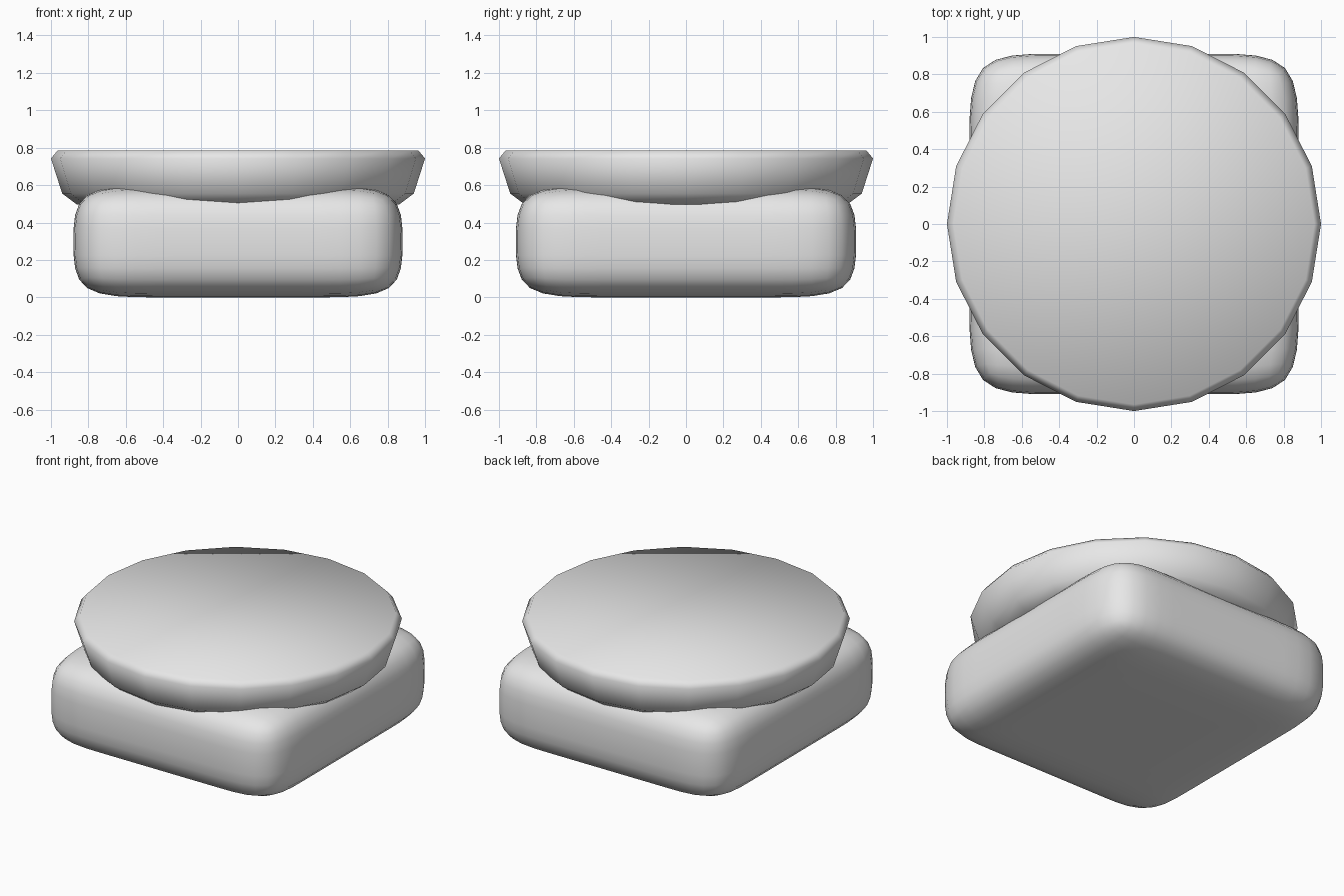
import bpy, bmesh
from math import cos, sin, tau

cube = bpy.data.objects.get("Cube")
if cube:
    bpy.data.objects.remove(cube)

grey = bpy.data.materials.new("light_grey")
grey.use_nodes = True
grey.diffuse_color = (0.8, 0.8, 0.8, 1)
grey.node_tree.nodes["Principled BSDF"].inputs["Base Color"].default_value = (0.8, 0.8, 0.8, 1)


def add_object(name, bm):
    bmesh.ops.recalc_face_normals(bm, faces=bm.faces)
    for face in bm.faces:
        face.smooth = True
    mesh = bpy.data.meshes.new(name)
    bm.to_mesh(mesh)
    bm.free()
    mesh.materials.append(grey)
    obj = bpy.data.objects.new(name, mesh)
    bpy.context.collection.objects.link(obj)
    return obj


# Soft square base: a box with even cuts, rounded by subdivision
HALF_X, HALF_Y, HEIGHT = 0.88, 0.91, 0.595
bm = bmesh.new()
bmesh.ops.create_cube(bm, size=2)
for axis, cuts in (((1, 0, 0), (-0.5, 0, 0.5)), ((0, 1, 0), (-0.5, 0, 0.5)), ((0, 0, 1), (0,))):
    for c in cuts:
        bmesh.ops.bisect_plane(bm, geom=bm.verts[:] + bm.edges[:] + bm.faces[:],
                               plane_co=[c * a for a in axis], plane_no=axis)
for v in bm.verts:
    v.co = (v.co.x * HALF_X, v.co.y * HALF_Y, (v.co.z + 1) * HEIGHT / 2)
base = add_object("soft_base", bm)
subdivision = base.modifiers.new("rounding", 'SUBSURF')
subdivision.levels = subdivision.render_levels = 2

# Wide twenty-sided disc with a flared rim, sunk into the base
SIDES = 20
PROFILE = [(0.86, 0.495), (0.94, 0.555), (1.0, 0.742), (0.965, 0.785)]
bm = bmesh.new()
rings = [[bm.verts.new((r * cos(tau * i / SIDES), r * sin(tau * i / SIDES), z))
          for i in range(SIDES)] for r, z in PROFILE]
for low, high in zip(rings, rings[1:]):
    for i in range(SIDES):
        j = (i + 1) % SIDES
        bm.faces.new((low[i], low[j], high[j], high[i]))
bm.faces.new(rings[0][::-1])
bm.faces.new(rings[-1])
add_object("top_disc", bm)
